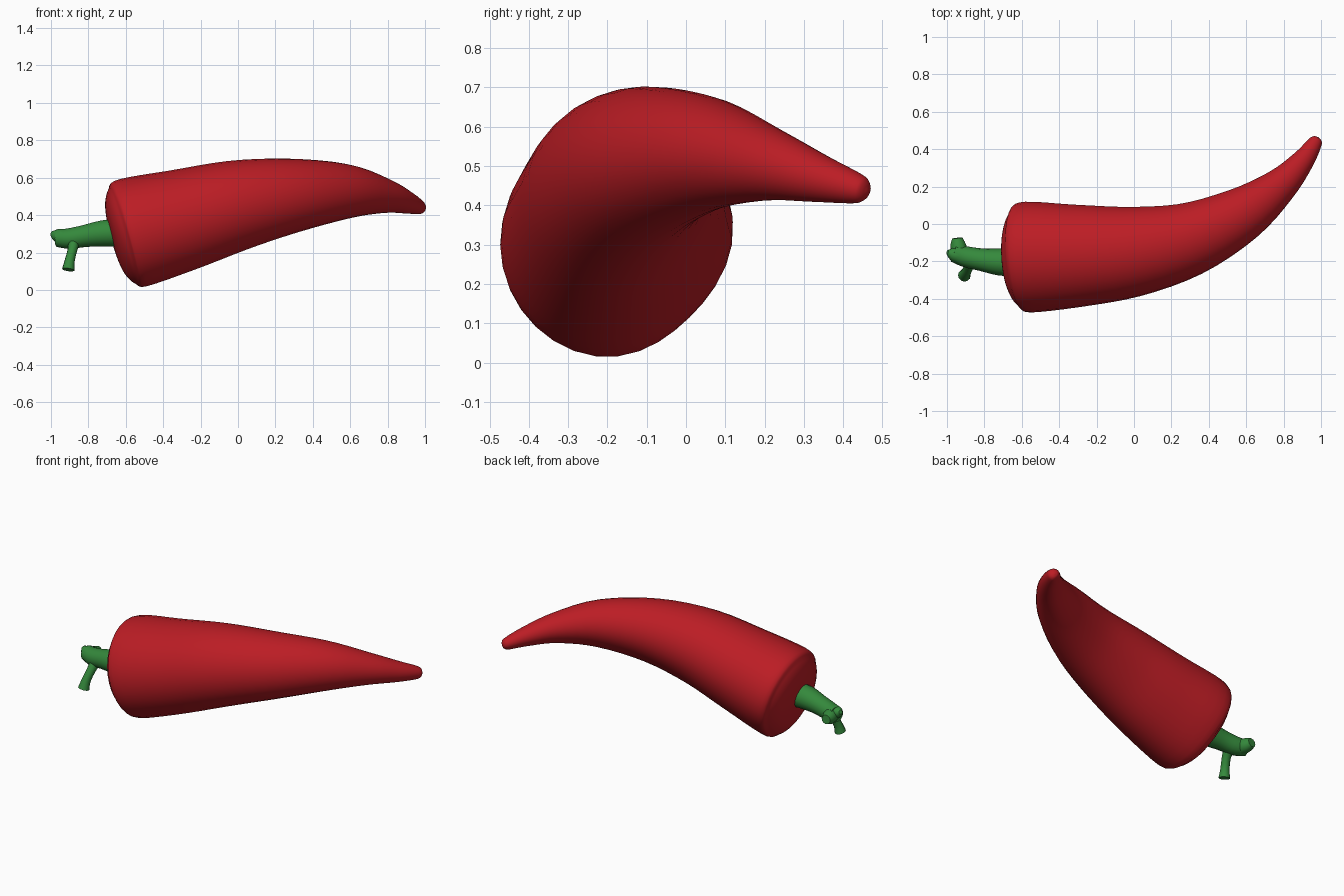
import bpy, bmesh, math
from mathutils import Vector

if "Cube" in bpy.data.objects:
    bpy.data.objects.remove(bpy.data.objects["Cube"])


def material(name, rgb):
    m = bpy.data.materials.new(name)
    m.diffuse_color = (*rgb, 1)
    m.use_nodes = True
    m.node_tree.nodes["Principled BSDF"].inputs["Base Color"].default_value = m.diffuse_color
    return m


RED = material("red_skin", (0.5, 0.012, 0.018))
GREEN = material("green_stem", (0.035, 0.25, 0.045))


def smooth_path(pts, steps):
    """Catmull-Rom through (x, y, z, radius) points."""
    p = [Vector(q) for q in pts]
    p = [2 * p[0] - p[1]] + p + [2 * p[-1] - p[-2]]
    out = []
    for a, b, c, d in zip(p, p[1:], p[2:], p[3:]):
        for i in range(steps):
            t = i / steps
            out.append(0.5 * (2 * b + (c - a) * t + (2 * a - 5 * b + 4 * c - d) * t * t
                              + (3 * b - a - 3 * c + d) * t ** 3))
    return out + [p[-2]]


def loft(name, pts, mat, steps=4, sides=32, up=(0, 0, 1), section=lambda a: 1.0):
    path = smooth_path(pts, steps)
    bm = bmesh.new()
    rings = []
    for i, q in enumerate(path):
        tan = (path[min(i + 1, len(path) - 1)] - path[max(i - 1, 0)]).xyz.normalized()
        side = Vector(up).cross(tan).normalized()
        top = tan.cross(side)
        ring = []
        for k in range(sides):
            a = 2 * math.pi * k / sides
            r = max(q.w, 0.002) * section(a)
            ring.append(bm.verts.new(q.xyz + r * (math.cos(a) * side + math.sin(a) * top)))
        rings.append(ring)
    for r0, r1 in zip(rings, rings[1:]):
        for k in range(sides):
            n = (k + 1) % sides
            bm.faces.new((r0[k], r0[n], r1[n], r1[k]))
    bm.faces.new(rings[0][::-1])
    bm.faces.new(rings[-1])
    bmesh.ops.recalc_face_normals(bm, faces=bm.faces)
    me = bpy.data.meshes.new(name)
    bm.to_mesh(me)
    bm.free()
    ob = bpy.data.objects.new(name, me)
    me.materials.append(mat)
    bpy.context.collection.objects.link(ob)
    bpy.ops.object.select_all(action='DESELECT')
    bpy.context.view_layer.objects.active = ob
    ob.select_set(True)
    bpy.ops.object.shade_smooth_by_angle(angle=math.radians(50))
    return ob


def pepper_section(a):
    # flattened on the lower back, slightly squared on the upper back
    low = max(0, math.cos(a + math.pi / 4)) ** 4
    high = max(0, math.cos(a - math.pi / 4)) ** 4
    return 1 - 0.12 * low + 0.04 * high


# Pepper body: rounded blunt end, then a curved taper to the tip
axis = Vector((0.964, 0.048, 0.26))
base = Vector((-0.56, -0.175, 0.30))
cap = [(*(base + axis * d), r) for d, r in
       ((-0.12, 0.01), (-0.116, 0.11), (-0.10, 0.2), (-0.06, 0.268), (0.0, 0.298))]
body = cap + [
    (-0.30, -0.168, 0.368, 0.276),
    (0.00, -0.145, 0.450, 0.243),
    (0.30, -0.078, 0.503, 0.198),
    (0.58, 0.055, 0.525, 0.147),
    (0.78, 0.205, 0.503, 0.095),
    (0.90, 0.335, 0.468, 0.062),
    (0.965, 0.430, 0.443, 0.040),
    (0.980, 0.455, 0.436, 0.026),
    (0.985, 0.463, 0.434, 0.004)]
loft("pepper_body", body, RED, section=pepper_section)

# Main stem with a widened cut end
loft("stem", [
    (-0.62, -0.205, 0.305, 0.076),
    (-0.72, -0.203, 0.302, 0.072),
    (-0.82, -0.190, 0.288, 0.060),
    (-0.90, -0.175, 0.275, 0.056),
    (-0.965, -0.155, 0.277, 0.048)], GREEN, steps=3, sides=14)

# Short knob and pointed lip on the cut end
loft("stem_knob", [
    (-0.93, -0.165, 0.270, 0.045),
    (-0.94, -0.115, 0.268, 0.042),
    (-0.945, -0.075, 0.270, 0.028)], GREEN, steps=3, sides=12)
loft("stem_lip", [
    (-0.92, -0.175, 0.280, 0.046),
    (-0.97, -0.160, 0.292, 0.035),
    (-0.997, -0.150, 0.303, 0.012)], GREEN, steps=3, sides=12)

# Side twig hanging below the stem
loft("stem_twig", [
    (-0.875, -0.190, 0.270, 0.034),
    (-0.885, -0.232, 0.215, 0.026),
    (-0.900, -0.262, 0.155, 0.027),
    (-0.907, -0.275, 0.108, 0.034)], GREEN, steps=3, sides=12, up=(1, 0, 0))
